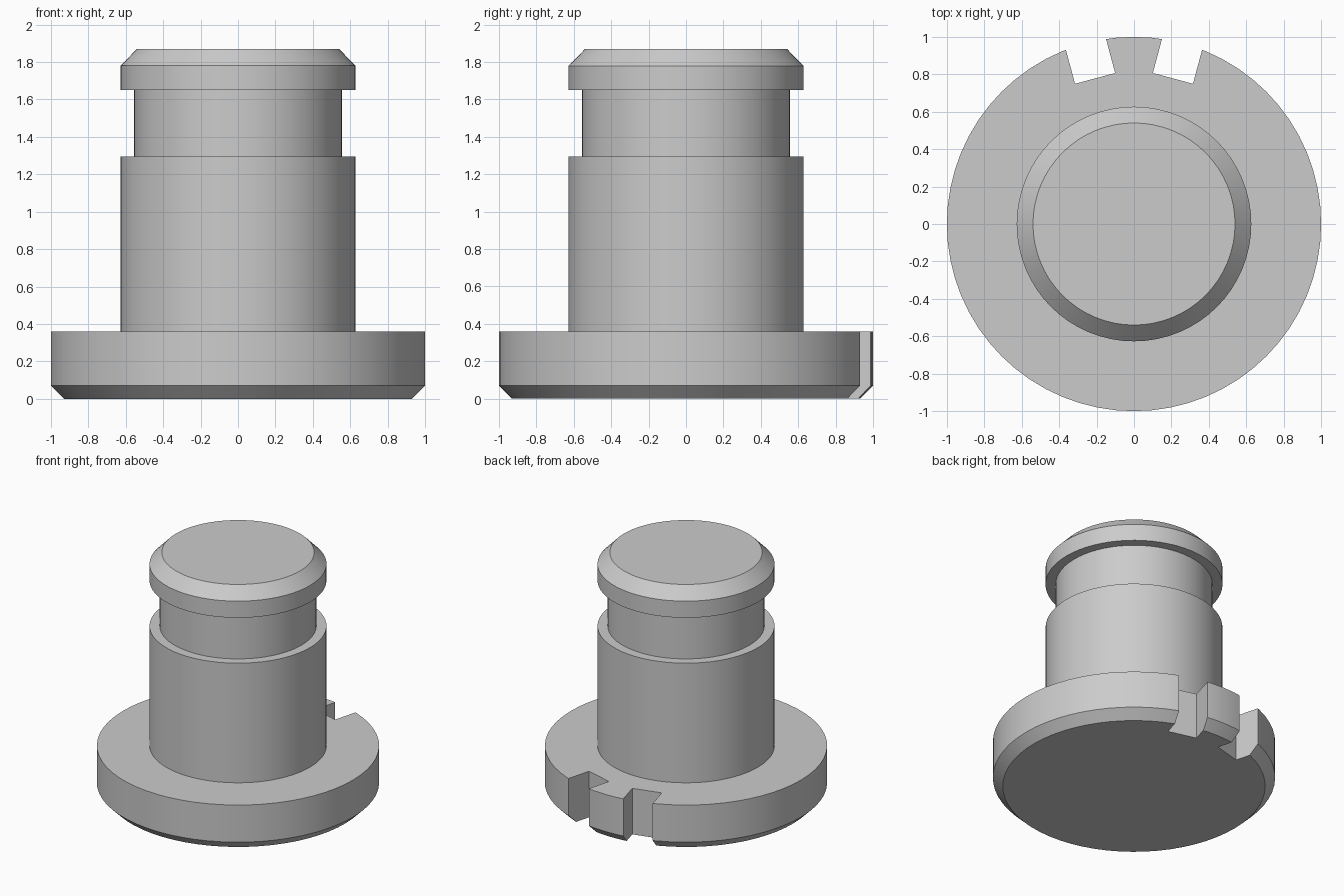
import bpy
import bmesh
import math
from mathutils import Matrix, Vector

cube = bpy.data.objects.get("Cube")
if cube:
    bpy.data.objects.remove(cube, do_unlink=True)

SEGMENTS = 64

steel = bpy.data.materials.new("plain grey")
steel.use_nodes = True
GREY = (0.6, 0.6, 0.6, 1)
steel.diffuse_color = GREY
steel.node_tree.nodes["Principled BSDF"].inputs["Base Color"].default_value = GREY


def add_object(name, bm):
    bmesh.ops.recalc_face_normals(bm, faces=bm.faces)
    mesh = bpy.data.meshes.new(name)
    bm.to_mesh(mesh)
    bm.free()
    mesh.materials.append(steel)
    obj = bpy.data.objects.new(name, mesh)
    bpy.context.collection.objects.link(obj)
    return obj


def lathe(name, profile):
    """Closed solid turned around z from (radius, height) points."""
    bm = bmesh.new()
    rings = []
    for r, z in profile:
        ring = []
        for i in range(SEGMENTS):
            a = math.tau * i / SEGMENTS
            ring.append(bm.verts.new((r * math.cos(a), r * math.sin(a), z)))
        rings.append(ring)
    for low, high in zip(rings, rings[1:]):
        for i in range(SEGMENTS):
            j = (i + 1) % SEGMENTS
            bm.faces.new((low[i], low[j], high[j], high[i]))
    bm.faces.new(rings[0])
    bm.faces.new(rings[-1])
    return add_object(name, bm)


# Turned body: chamfered flange, shaft, groove and chamfered head
pin = lathe("flanged_pin", [
    (0.93, 0), (1, 0.07), (1, 0.36),
    (0.627, 0.36), (0.627, 1.295),
    (0.555, 1.295), (0.555, 1.65),
    (0.627, 1.65), (0.627, 1.78), (0.54, 1.87),
])


# Two slanted slots at the back of the flange, leaving a tapered key between
def cut_slot(side):
    tilt = Matrix.Rotation(-side * math.radians(15), 4, 'Z')
    floor_middle = Vector((side * 0.208, 0.778, 0.18))
    size = Matrix.Diagonal((0.222, 0.4, 0.6, 1))
    bm = bmesh.new()
    bmesh.ops.create_cube(bm, size=1)
    bm.transform(Matrix.Translation(floor_middle) @ tilt
                 @ Matrix.Translation((0, 0.2, 0)) @ size)
    cutter = add_object("slot_cutter", bm)
    cutter.hide_render = True
    mod = pin.modifiers.new("slot", 'BOOLEAN')
    mod.operation = 'DIFFERENCE'
    mod.solver = 'EXACT'
    mod.object = cutter
    bpy.ops.object.modifier_apply(modifier=mod.name)
    bpy.data.objects.remove(cutter, do_unlink=True)


bpy.ops.object.select_all(action='DESELECT')
bpy.context.view_layer.objects.active = pin
pin.select_set(True)
for side in (-1, 1):
    cut_slot(side)

bpy.ops.object.shade_smooth_by_angle(angle=math.radians(25))
